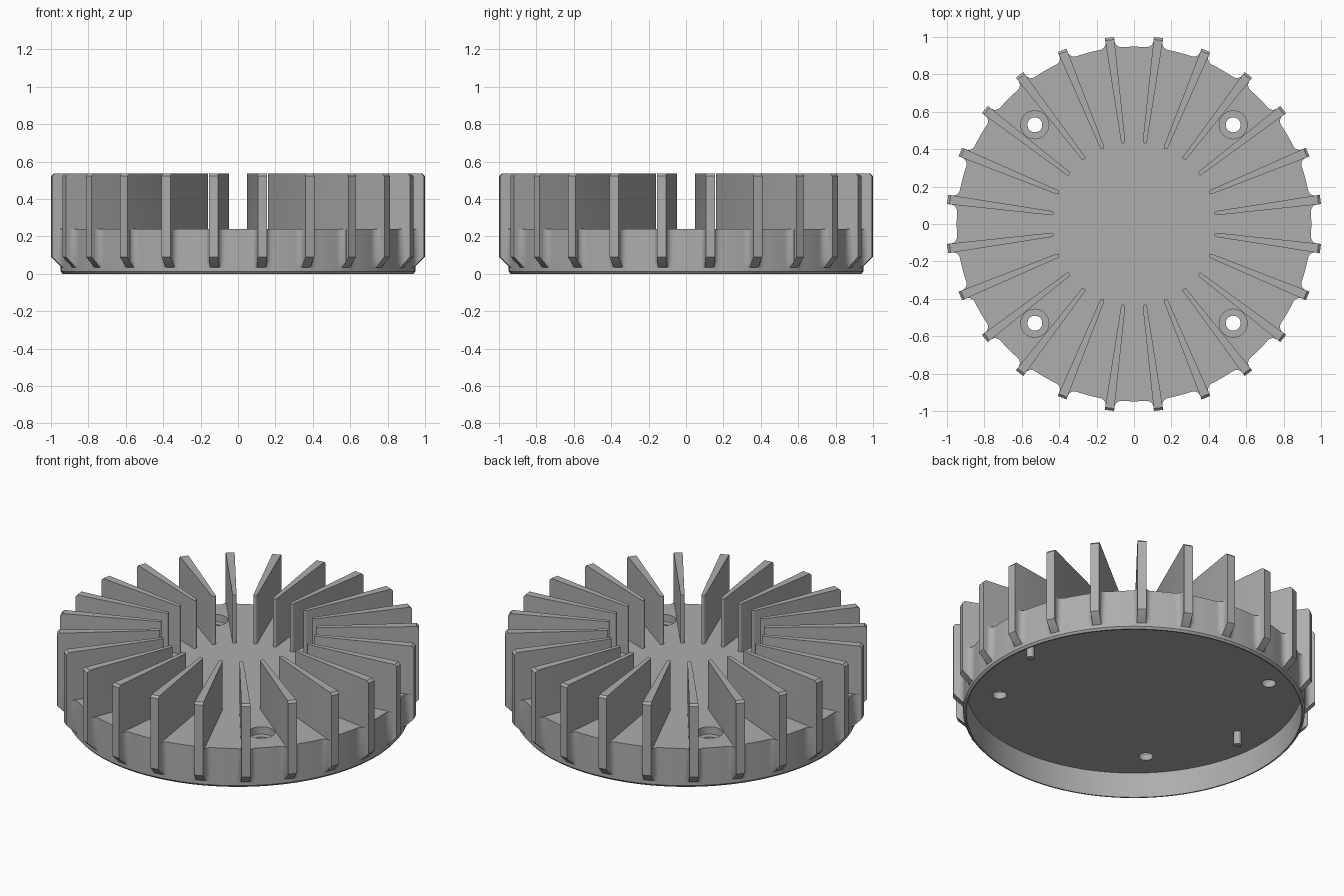
import bpy, bmesh, math

if "Cube" in bpy.data.objects:
    bpy.data.objects.remove(bpy.data.objects["Cube"])

FINS = 24
STEP = math.tau / FINS
WALL, FILLET, TOP = 0.948, 0.035, 0.24
FLOOR, INNER = 0.155, 0.93

metal = bpy.data.materials.new("plain grey metal")
metal.use_nodes = True
GREY = (0.42, 0.42, 0.42, 1)
metal.diffuse_color = GREY
metal.node_tree.nodes["Principled BSDF"].inputs["Base Color"].default_value = GREY


def finish(name, bm):
    """Turn a bmesh into a shaded object in the scene."""
    bmesh.ops.recalc_face_normals(bm, faces=bm.faces)
    mesh = bpy.data.meshes.new(name)
    bm.to_mesh(mesh)
    bm.free()
    mesh.materials.append(metal)
    obj = bpy.data.objects.new(name, mesh)
    bpy.context.collection.objects.link(obj)
    return obj


def smooth(obj):
    bpy.ops.object.select_all(action='DESELECT')
    obj.select_set(True)
    bpy.context.view_layer.objects.active = obj
    bpy.ops.object.shade_smooth_by_angle(angle=math.radians(30))


def stack(bm, rings):
    """Skin a list of closed point rings and cap both ends."""
    loops = [[bm.verts.new(p) for p in ring] for ring in rings]
    n = len(loops[0])
    for a, b in zip(loops, loops[1:]):
        for i in range(n):
            j = (i + 1) % n
            bm.faces.new((a[i], a[j], b[j], b[i]))
    bm.faces.new(loops[0])
    bm.faces.new(loops[-1])


def lathe(bm, profile, cx, cy, sides=32):
    angles = [math.tau * i / sides for i in range(sides)]
    stack(bm, [[(cx + r * math.cos(a), cy + r * math.sin(a), z) for a in angles]
               for r, z in profile])


# Base cup: a round wall that flares in small fillets towards each fin
def half_width(r):
    return 0.011 + 0.014 * (r - 0.435) / 0.57


side = half_width(0.96)
half_sector = [(0.0, WALL + FILLET)]
for i in range(7):
    a = math.pi / 2 * i / 6
    t = side + FILLET * (1 - math.cos(a))
    half_sector.append((t / WALL, WALL + FILLET * (1 - math.sin(a))))
start = half_sector[-1][0]
half_sector += [(start + (STEP / 2 - start) * i / 3, WALL) for i in (1, 2, 3)]
sector = half_sector + [(STEP - a, r) for a, r in half_sector[-2:0:-1]]
outline = [(STEP * (k + 0.5) + a, r) for k in range(FINS) for a, r in sector]


def base_ring(z, limit, fixed=False):
    return [(rr * math.cos(a), rr * math.sin(a), z)
            for a, r in outline for rr in [limit if fixed else min(r, limit)]]


bm = bmesh.new()
stack(bm, [base_ring(FLOOR, INNER, True), base_ring(0, INNER, True),
           base_ring(0, 0.938, True), base_ring(0.012, WALL, True),
           base_ring(0.035, WALL, True), base_ring(0.07, 1), base_ring(TOP, 1)])
base = finish("base_cup", bm)

# Four counterbored screw holes
bm = bmesh.new()
for k in range(4):
    a = math.pi / 4 + k * math.pi / 2
    lathe(bm, [(0.04, 0.1), (0.04, 0.195), (0.075, 0.195), (0.075, 0.3)],
          0.75 * math.cos(a), 0.75 * math.sin(a))
cutter = finish("hole_cutter", bm)
cutter.hide_render = True
cut = base.modifiers.new("screw_holes", 'BOOLEAN')
cut.operation = 'DIFFERENCE'
cut.solver = 'EXACT'
cut.object = cutter
bpy.context.view_layer.objects.active = base
bpy.ops.object.modifier_apply(modifier=cut.name)
bpy.data.objects.remove(cutter)
smooth(base)

# Radial cooling fins: tapered blades with a rounded inner end
fin_profile = [(0.435, 0.2), (0.94, 0.2), (0.94, 0.03), (0.95, 0.035), (1.005, 0.09),
               (1.005, 0.522), (0.992, 0.535), (0.435, 0.535)]
bm = bmesh.new()
stack(bm, [[(r, s * half_width(r), z) for r, z in fin_profile] for s in (-1, 1)])
inner_edges = [e for e in bm.edges
               if all(v.co.x < 0.436 for v in e.verts)
               and abs(e.verts[0].co.z - e.verts[1].co.z) > 0.1]
bmesh.ops.bevel(bm, geom=inner_edges, offset=0.0095, segments=4, profile=0.5,
                affect='EDGES')
fin = finish("cooling_fin", bm)
smooth(fin)
fin.rotation_euler.z = STEP / 2
for k in range(1, FINS):
    copy = bpy.data.objects.new("cooling_fin", fin.data)
    copy.rotation_euler.z = STEP * (k + 0.5)
    bpy.context.collection.objects.link(copy)

# Two locating pins under the floor
for name, x in (("left_pin", 0.75), ("right_pin", -0.75)):
    bm = bmesh.new()
    lathe(bm, [(0.022, FLOOR + 0.02), (0.022, FLOOR - 0.08)], x, 0, 24)
    smooth(finish(name, bm))
